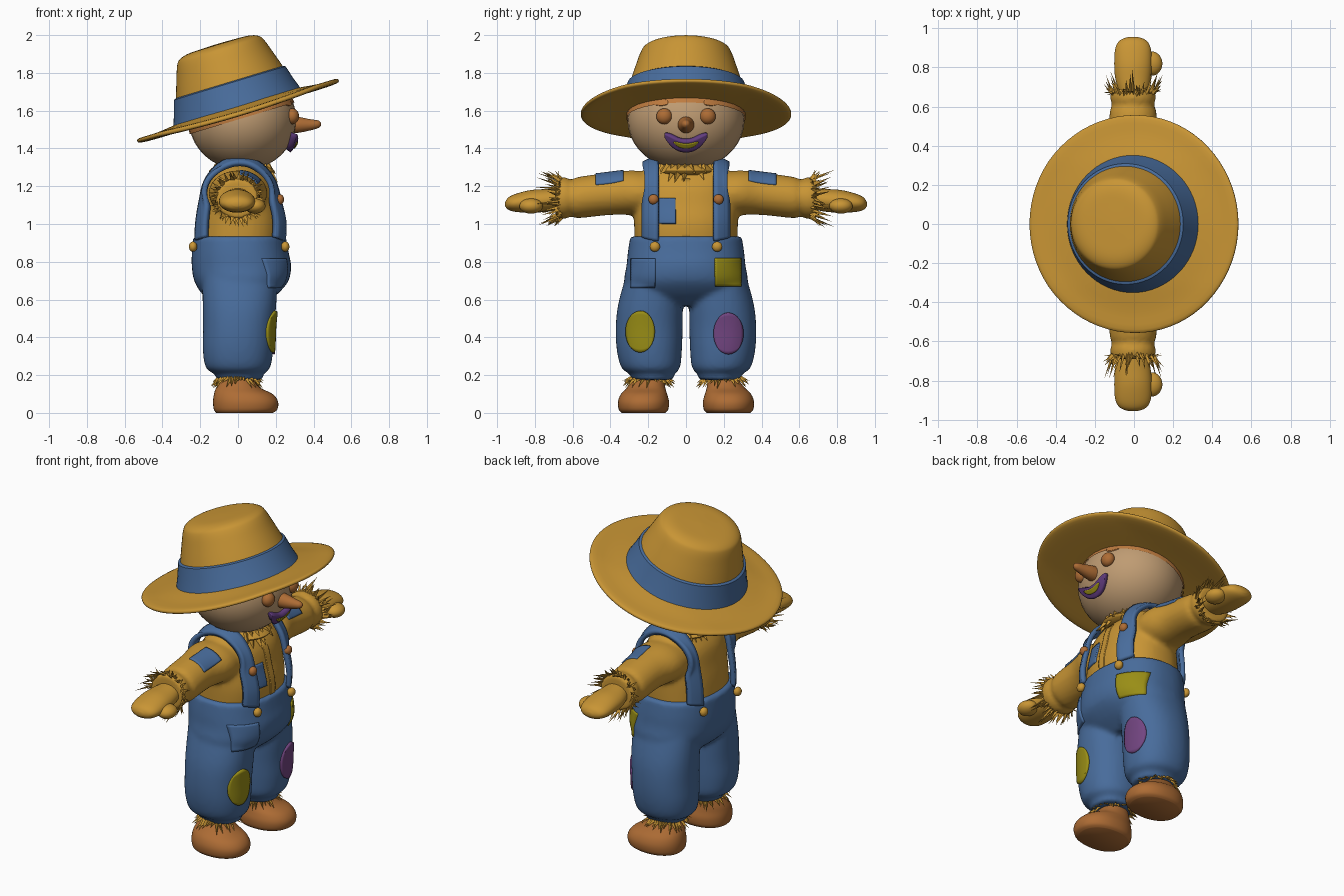
import bpy, bmesh, math, random
from mathutils import Vector, Matrix
from mathutils.bvhtree import BVHTree

if "Cube" in bpy.data.objects:
    bpy.data.objects.remove(bpy.data.objects["Cube"])
random.seed(4)


def material(name, rgb):
    m = bpy.data.materials.new(name)
    m.diffuse_color = (*rgb, 1)
    m.use_nodes = True
    m.node_tree.nodes["Principled BSDF"].inputs["Base Color"].default_value = m.diffuse_color
    return m


GOLD = material("straw gold", (0.58, 0.30, 0.035))
BLUE = material("denim blue", (0.065, 0.15, 0.33))
SKIN = material("sackcloth tan", (0.52, 0.33, 0.17))
BROWN = material("leather brown", (0.42, 0.15, 0.035))
ORANGE = material("hair orange", (0.52, 0.20, 0.05))
LIP = material("lip purple", (0.12, 0.045, 0.21))
PURPLE = material("patch purple", (0.17, 0.06, 0.22))
YELLOW = material("patch yellow", (0.32, 0.27, 0.008))


def finish(name, bm, mat, angle=45):
    bmesh.ops.recalc_face_normals(bm, faces=bm.faces)
    me = bpy.data.meshes.new(name)
    bm.to_mesh(me)
    bm.free()
    me.materials.append(mat)
    if angle:
        me.shade_smooth()
        me.set_sharp_from_angle(angle=math.radians(angle))
    ob = bpy.data.objects.new(name, me)
    bpy.context.collection.objects.link(ob)
    return ob


def loft(bm, secs, M=Matrix(), p=2.0, k=4, n=48):
    """Skin through sections (height, centre a, centre b, radius a, radius b)."""
    S = [Vector(s) for s in secs]
    path = []
    for i in range(len(S) - 1):
        a, b, c, d = S[max(i - 1, 0)], S[i], S[i + 1], S[min(i + 2, len(S) - 1)]
        for j in range(k):
            t = j / k
            path.append(b.lerp(c, t) if k == 1 else 0.5 * (2 * b + (c - a) * t + (2 * a - 5 * b + 4 * c - d) * t * t
                        + (3 * b - a - 3 * c + d) * t ** 3))
    path.append(S[-1])
    sp = lambda v: math.copysign(abs(v) ** (2 / p), v)
    rings = []
    for h, ca, cb, ra, rb in path:
        rings.append([bm.verts.new(M @ Vector((ca + ra * sp(math.cos(math.tau * i / n)),
                                               cb + rb * sp(math.sin(math.tau * i / n)), h))) for i in range(n)])
    for r, q in zip(rings, rings[1:]):
        for i in range(n):
            bm.faces.new((r[i], r[(i + 1) % n], q[(i + 1) % n], q[i]))
    bm.faces.new(rings[0])
    bm.faces.new(rings[-1])
    return bm


def blend(ob, mat, voxel=0.014):
    """Fuse overlapping lofts into one soft skin."""
    r = ob.modifiers.new("fuse", 'REMESH')
    r.mode, r.voxel_size = 'VOXEL', voxel
    s = ob.modifiers.new("soften", 'SMOOTH')
    s.factor, s.iterations = 0.5, 4
    me = bpy.data.meshes.new_from_object(ob.evaluated_get(bpy.context.evaluated_depsgraph_get()))
    ob.modifiers.clear()
    ob.data = me
    me.materials.clear()
    me.materials.append(mat)
    me.shade_smooth()
    return BVHTree.FromPolygons([v.co for v in me.vertices], [list(f.vertices) for f in me.polygons])


def ball(name, loc, rad, mat):
    bm = bmesh.new()
    bmesh.ops.create_uvsphere(bm, u_segments=32, v_segments=20, radius=1)
    bm.transform(Matrix.Translation(loc) @ Matrix.Diagonal((*rad, 1)))
    return finish(name, bm, mat, 60)


def conform(name, tree, fn, mat, ns, nt, lift, deep=0.008):
    """Plate laid on a surface; fn(s, t) gives (start point, outward direction)."""
    bm = bmesh.new()
    g = []
    for j in range(nt + 1):
        for i in range(ns + 1):
            o, d = fn(2 * i / ns - 1, 2 * j / nt - 1)
            hit = tree.ray_cast(o + d, -d)[0] or tree.find_nearest(o + d * 0.2)[0]
            g.append(bm.verts.new(hit + d * lift))
    w = ns + 1
    for j in range(nt):
        for i in range(ns):
            bm.faces.new((g[j * w + i], g[j * w + i + 1], g[j * w + w + i + 1], g[j * w + w + i]))
    ob = finish(name, bm, mat)
    m = ob.modifiers.new("thickness", 'SOLIDIFY')
    m.thickness, m.offset = lift + deep, 0
    m.offset = -1 if ob.data.polygons[0].normal.dot(d) > 0 else 1
    return ob


def patch(name, tree, mat, y, z, hy, hz, lift=0.008, x=0, tilt=0, oval=False):
    d = Vector((math.cos(tilt), 0, math.sin(tilt)))
    v = Vector((-d.z, 0, d.x))

    def fn(s, t):
        if oval:
            s, t = s * math.sqrt(1 - t * t / 2), t * math.sqrt(1 - s * s / 2)
        return Vector((x, y + hy * s, z)) + v * (hz * t), d
    return conform(name, tree, fn, mat, 12, 12, lift)


def fringe(name, M, ca, cb, h, r0, r1, lo, hi, n, w):
    """Ring of straw spikes around the local z axis."""
    bm = bmesh.new()
    for i in range(n):
        a = math.tau * (i + random.uniform(-.3, .3)) / n
        e, t = Vector((math.cos(a), math.sin(a), 0)), Vector((-math.sin(a), math.cos(a), 0))
        c = Vector((ca, cb, h))
        pts = [c + e * r0 + t * w, c + e * r0 - t * w, c + e * (r0 + w) + Vector((0, 0, math.copysign(w, -lo - hi))),
               c + e * r1 * random.uniform(.9, 1.05) + t * random.uniform(-.02, .02) + Vector((0, 0, random.uniform(lo, hi)))]
        v = [bm.verts.new(M @ q) for q in pts]
        for f in ((0, 1, 2), (0, 1, 3), (1, 2, 3), (2, 0, 3)):
            bm.faces.new([v[k] for k in f])
    return finish(name, bm, GOLD, 0)


ID = Matrix()
SIDE = {s: Matrix(((1, 0, 0, 0), (0, 0, s, 0), (0, 1, 0, 0), (0, 0, 0, 1))) for s in (-1, 1)}

# Overalls: hips and two baggy legs fused together
bm = bmesh.new()
loft(bm, [(.57, .01, 0, .12, .2), (.63, .01, 0, .2, .31), (.7, .018, 0, .25, .328), (.78, .018, 0, .263, .315),
          (.85, .012, 0, .256, .308), (.935, .008, 0, .245, .295)], p=2.3)
for s in (-1, 1):
    loft(bm, [(.175, .01, s * .177, .12, .108), (.205, .005, s * .18, .13, .118), (.24, 0, s * .187, .17, .155),
              (.33, 0, s * .194, .186, .172), (.45, .003, s * .195, .188, .177), (.58, .008, s * .188, .195, .17),
              (.75, .01, s * .17, .2, .14)], p=2.2)
pants = finish("overalls", bm, BLUE)
pants_tree = blend(pants, BLUE)

# Shirt: torso and sleeves fused together
bm = bmesh.new()
loft(bm, [(.88, .008, 0, .222, .27), (1.0, .015, 0, .22, .275), (1.1, .012, 0, .2, .275), (1.2, .01, 0, .178, .265),
          (1.27, .01, 0, .13, .235), (1.3, .01, 0, .09, .19), (1.32, .01, 0, .07, .12)], p=2.3)
for s in (-1, 1):
    loft(bm, [(.12, 0, 1.15, .14, .11), (.27, 0, 1.165, .155, .118), (.4, -.003, 1.16, .125, .112),
              (.57, -.005, 1.14, .12, .109), (.605, -.005, 1.137, .105, .096), (.64, -.005, 1.137, .117, .11),
              (.69, -.005, 1.135, .11, .104)], SIDE[s])
shirt = finish("shirt", bm, GOLD)
shirt_tree = blend(shirt, GOLD)

# Head, hair and face
HEAD, RAD = Vector((.025, 0, 1.55)), (.285, .31, .265)
HAT = Matrix.Translation((0, 0, 1.6)) @ Matrix.Rotation(math.radians(-16.8), 4, 'Y')
head = ball("head", HEAD, RAD, SKIN)
head_tree = BVHTree.FromPolygons([v.co for v in head.data.vertices], [list(f.vertices) for f in head.data.polygons])
hair = ball("hair", HEAD, [r + .007 for r in RAD], ORANGE)
bm = bmesh.new()
bm.from_mesh(hair.data)
bmesh.ops.bisect_plane(bm, geom=bm.verts[:] + bm.edges[:] + bm.faces[:], plane_co=HAT @ Vector((0, 0, -.045)),
                       plane_no=HAT.to_3x3() @ Vector((0, 0, 1)), clear_inner=True)
bm.to_mesh(hair.data)
bm.free()
for s in (-1, 1):
    patch("hair_lock", head_tree, ORANGE, s * .135, 1.645, .04, .018, oval=True)
    ball("eye", (.287, s * .115, 1.57), (.036, .042, .042), BROWN)
nose = [(.26, 0, 0, .045, .045), (.32, 0, 0, .042, .042), (.38, 0, 0, .03, .03), (.425, -0.003, 0, .02, .02), (.44, -.003, 0, .006, .006)]
finish("nose", loft(bmesh.new(), nose, Matrix.Translation((0, 0, 1.525)) @ Matrix.Rotation(math.pi / 2, 4, 'Y')), BROWN)


def smile(w, mid, half, bend):
    def fn(s, t):
        return Vector((0, w * s, mid + bend * s * s + half * t * (1 - .75 * s ** 4))), Vector((1, 0, 0))
    return fn


conform("lips", head_tree, smile(.115, 1.408, .03, .06), LIP, 20, 6, .036)
conform("teeth", head_tree, smile(.065, 1.411, .012, .02), YELLOW, 12, 4, .042)

# Hat: drooping brim, crown and ribbon, all tilted back
brim = [(.025, .335), (.012, .45), (.012, .54), (0, .557), (-.013, .54), (-.018, .45), (-.018, .24)]
bm = loft(bmesh.new(), [(h, 0, 0, r, r) for h, r in brim], k=3, n=72)
for v in bm.verts:
    v.co.z -= .09 * max(0, v.co.y ** 2 - .1)
bm.transform(HAT)
finish("hat_brim", bm, GOLD)
crown = [(.01, .34), (.155, .296), (.25, .265), (.32, .24), (.348, .218), (.364, .17), (.368, .09), (.37, .002)]
finish("hat_crown", loft(bmesh.new(), [(h, 0, 0, r, r) for h, r in crown], HAT, n=64), GOLD)
ribbon = [(.01, .33), (.018, .352), (.08, .33), (.152, .309), (.158, .295)]
finish("hat_ribbon", loft(bmesh.new(), [(h, 0, 0, r, r) for h, r in ribbon], HAT, k=1, n=64), BLUE)

# Collar
finish("collar", loft(bmesh.new(), [(1.26, .02, 0, .14, .13), (1.28, .02, 0, .175, .16), (1.32, .02, 0, .12, .12),
                                    (1.335, .02, 0, .08, .08)]), GOLD)
fringe("collar_points", ID, .025, 0, 1.295, .12, .19, -.08, -.02, 24, .026)

# Hands, feet, straps, buttons and straw on both sides
for s in (-1, 1):
    bm = loft(bmesh.new(), [(.66, 0, 1.135, .07, .055), (.74, -.005, 1.125, .09, .06), (.82, -.005, 1.12, .096, .06),
                            (.9, -.005, 1.112, .09, .048), (.94, -.005, 1.108, .065, .033), (.957, -.005, 1.105, .02, .012)], SIDE[s])
    finish("mitten", bm, GOLD)
    ball("thumb", (.09, s * .82, 1.095), (.055, .062, .04), GOLD)
    fringe("wrist_straw", SIDE[s], -.005, 1.135, .66, .095, .15, .03, .14, 40, .011)
    fringe("wrist_straw_back", SIDE[s], -.005, 1.135, .68, .095, .15, -.03, .06, 24, .011)
    bm = loft(bmesh.new(), [(0, .035, s * .225, .15, .115), (.018, .04, s * .225, .168, .131), (.06, .04, s * .225, .172, .135),
                            (.1, .028, s * .222, .155, .122), (.135, .0, s * .21, .115, .1), (.19, -.01, s * .19, .075, .075)], p=2.2)
    finish("shoe", bm, BROWN)
    fringe("ankle_straw", ID, -.005, s * .195, .185, .085, .14, -.06, -.015, 44, .012)

    def strap_path(a, t, s=s):
        th = math.radians(90 + 112 * t)
        return Vector((.01, s * .18 + .038 * a, 1.0)), Vector((math.cos(th), 0, math.sin(th)))
    conform("strap", shirt_tree, strap_path, BLUE, 4, 60, .02)
    patch("sleeve_patch", shirt_tree, BLUE, s * .405, 1.155, .073, .06, tilt=1.0)
    for name, x, y, z, mat in (("front_button", .25, .165, .88, GOLD), ("back_button", -.238, .165, .88, GOLD),
                               ("strap_button", .222, .172, 1.13, BROWN)):
        ball(name, (x, s * y, z), (.022, .027, .027), mat)

# Pockets, placket and sewn-on patches
patch("chest_patch", shirt_tree, BLUE, -.1, 1.07, .045, .068)
patch("shirt_placket", shirt_tree, GOLD, 0, 1.08, .022, .16, .006)
patch("front_pocket", pants_tree, BLUE, -.23, .74, .065, .078, .012)
patch("pocket_patch", pants_tree, YELLOW, .225, .745, .07, .075, .009)
patch("yellow_knee_patch", pants_tree, YELLOW, -.243, .43, .078, .11, .012, oval=True)
patch("purple_knee_patch", pants_tree, PURPLE, .225, .42, .08, .11, .012, oval=True)
